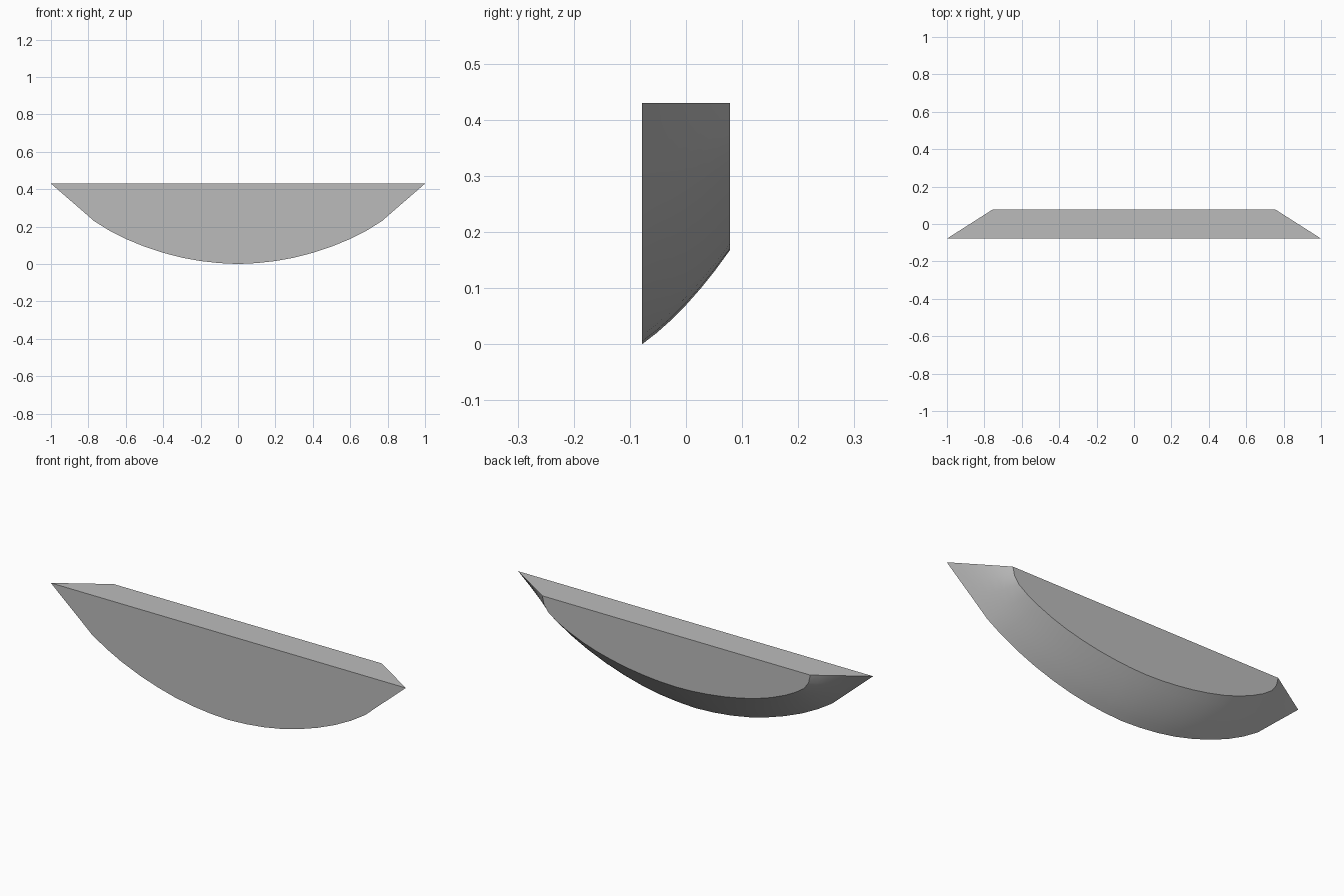
import bpy
import bmesh
import math

cube = bpy.data.objects.get("Cube")
if cube:
    bpy.data.objects.remove(cube, do_unlink=True)

# One plain grey for the whole part
grey = bpy.data.materials.new("plain grey")
grey.use_nodes = True
colour = (0.5, 0.5, 0.5, 1)
grey.diffuse_color = colour
grey.node_tree.nodes["Principled BSDF"].inputs["Base Color"].default_value = colour

# Matching half outlines, from the middle of the keel to the rim tip
FRONT = [(0, 0), (0.1, 0.005), (0.2, 0.016), (0.3, 0.034), (0.4, 0.06), (0.5, 0.093),
         (0.6, 0.134), (0.69, 0.18), (0.77, 0.23), (0.85, 0.3), (0.93, 0.369), (1, 0.43)]
BACK = [(0, 0.167), (0.09, 0.17), (0.18, 0.178), (0.27, 0.19), (0.36, 0.207), (0.45, 0.229),
        (0.53, 0.255), (0.61, 0.288), (0.67, 0.319), (0.72, 0.353), (0.745, 0.388), (0.755, 0.43)]
HALF_DEPTH = 0.078
STEPS = 6


def ring(bm, t):
    """Outline at fraction t from front to back, bulging down at the keel."""
    half = []
    for (fx, fz), (bx, bz) in zip(FRONT, BACK):
        bulge = 0.056 * t * (1 - t) * max(0, 1 - fx * fx / 0.72)
        half.append((fx + (bx - fx) * t, fz + (bz - fz) * t - bulge))
    outline = [(-x, z) for x, z in reversed(half[1:])] + half
    y = HALF_DEPTH * (2 * t - 1)
    return [bm.verts.new((x, y, z)) for x, z in outline]


# Curved underside lofted between the front and back outlines
bm = bmesh.new()
rings = [ring(bm, i / STEPS) for i in range(STEPS + 1)]
for a, b in zip(rings, rings[1:]):
    for i in range(len(a) - 1):
        bm.faces.new((a[i], a[i + 1], b[i + 1], b[i]))

# Flat front, back and top
bm.faces.new(rings[0])
bm.faces.new(rings[-1])
bm.faces.new([r[0] for r in rings] + [r[-1] for r in reversed(rings)])
bmesh.ops.recalc_face_normals(bm, faces=bm.faces)

mesh = bpy.data.meshes.new("curved_shell_segment")
bm.to_mesh(mesh)
bm.free()
mesh.materials.append(grey)
segment = bpy.data.objects.new("curved_shell_segment", mesh)
bpy.context.collection.objects.link(segment)

bpy.ops.object.select_all(action="DESELECT")
segment.select_set(True)
bpy.context.view_layer.objects.active = segment
bpy.ops.object.shade_smooth_by_angle(angle=math.radians(30))
